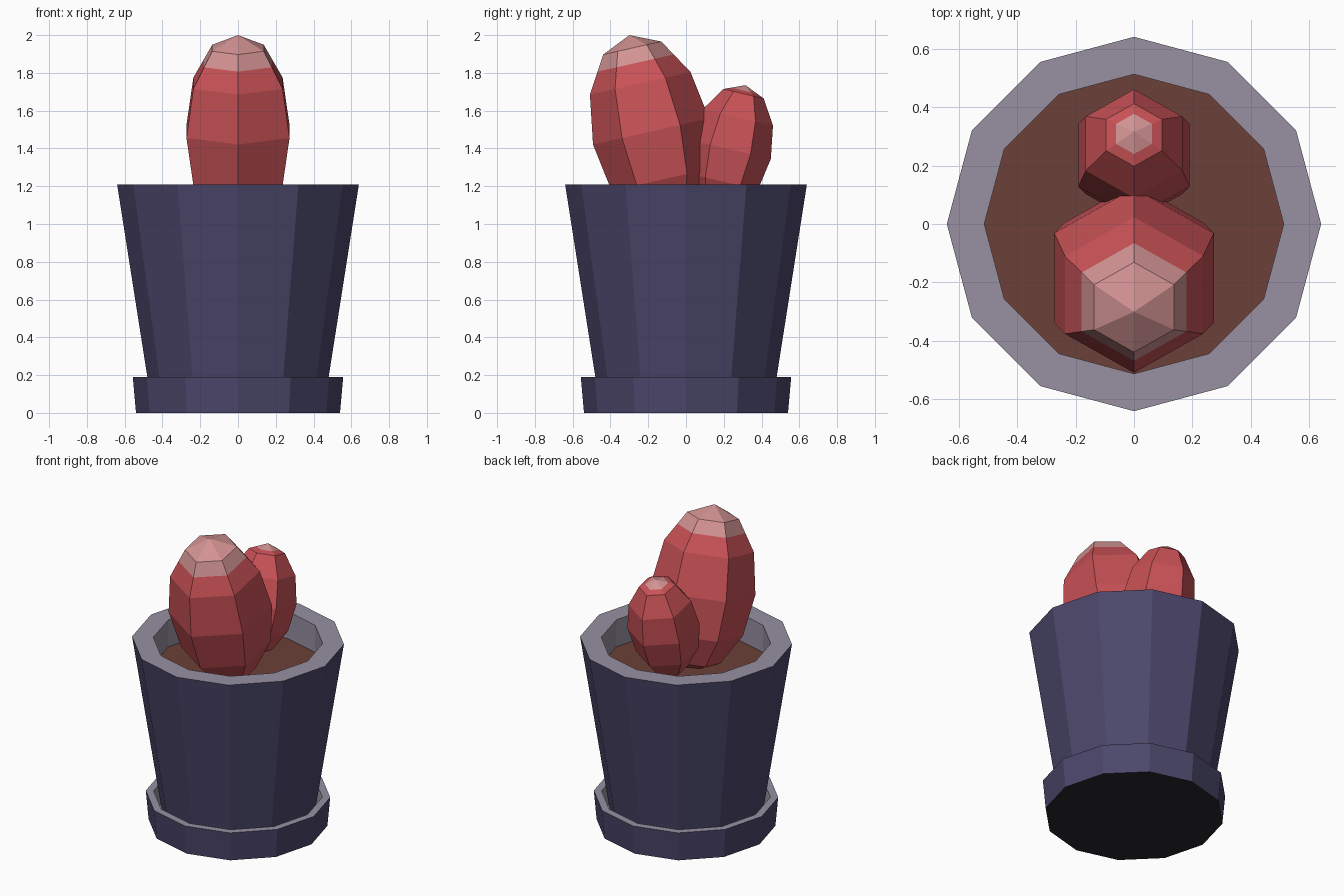
import bpy, bmesh, math
from mathutils import Matrix, Vector

if "Cube" in bpy.data.objects:
    bpy.data.objects.remove(bpy.data.objects["Cube"])


def material(name, rgb):
    m = bpy.data.materials.new(name)
    m.diffuse_color = (*rgb, 1)
    m.use_nodes = True
    m.node_tree.nodes["Principled BSDF"].inputs["Base Color"].default_value = m.diffuse_color
    return m


PURPLE = material("purple glaze", (0.072, 0.063, 0.148))
GREY = material("pale grey purple", (0.31, 0.28, 0.36))
SOIL = material("brown soil", (0.145, 0.052, 0.040))
RED = material("cactus red", (0.58, 0.083, 0.093))
PINK = material("cactus pink tip", (0.65, 0.29, 0.29))
DARK = material("dark underside", (0.021, 0.020, 0.026))


def finish(bm, name, mats):
    mesh = bpy.data.meshes.new(name)
    bm.to_mesh(mesh)
    bm.free()
    for m in mats:
        mesh.materials.append(m)
    ob = bpy.data.objects.new(name, mesh)
    bpy.context.collection.objects.link(ob)
    return ob


def lathe(name, profile, bands, mats, sides=12):
    """Turn (radius, z) points around z; bands gives a material per strip,
    its first and last entries colour the start and end caps."""
    bm = bmesh.new()
    rings = [[bm.verts.new((r * math.cos(i * math.tau / sides),
                            r * math.sin(i * math.tau / sides), z))
              for i in range(sides)] for r, z in profile]
    bm.faces.new(rings[0][::-1]).material_index = bands[0]
    for k, (a, b) in enumerate(zip(rings, rings[1:])):
        for i in range(sides):
            j = (i + 1) % sides
            bm.faces.new((a[i], a[j], b[j], b[i])).material_index = bands[k + 1]
    bm.faces.new(rings[-1]).material_index = bands[-1]
    return finish(bm, name, mats)


def cactus(name, centre, top, radius, tip_level):
    """Six-sided ellipsoid leaning along centre -> top, with a pink tip."""
    bm = bmesh.new()
    bmesh.ops.create_uvsphere(bm, u_segments=6, v_segments=6, radius=1)
    # cut the colour border, then colour by height
    bmesh.ops.bisect_plane(bm, geom=bm.verts[:] + bm.edges[:] + bm.faces[:],
                           plane_co=(0, 0, tip_level), plane_no=(0, 0, 1))
    for f in bm.faces:
        f.material_index = int(f.calc_center_median().z > tip_level)
    axis = Vector(top) - Vector(centre)
    lean = math.atan2(-axis.y, axis.z)
    bm.transform(Matrix.Translation(centre) @ Matrix.Rotation(lean, 4, 'X')
                 @ Matrix.Diagonal((radius, radius, axis.length, 1)))
    return finish(bm, name, (RED, PINK))


# saucer: dark base, purple outside, grey rim and inside
lathe("saucer", [(0.54, 0), (0.557, 0.19), (0.51, 0.19), (0.495, 0.06)],
      [2, 0, 1, 1, 1], (PURPLE, GREY, DARK))

# pot: purple outside, grey rim and inner wall, soil surface
lathe("pot", [(0.458, 0.05), (0.64, 1.21), (0.512, 1.21), (0.512, 1.03)],
      [0, 0, 1, 1, 2], (PURPLE, GREY, SOIL))

# cacti
cactus("large_cactus", (0, -0.185, 1.49), (0, -0.30, 2.0), 0.315, 0.71)
cactus("small_cactus", (0, 0.235, 1.395), (0, 0.315, 1.735), 0.22, 0.914)
